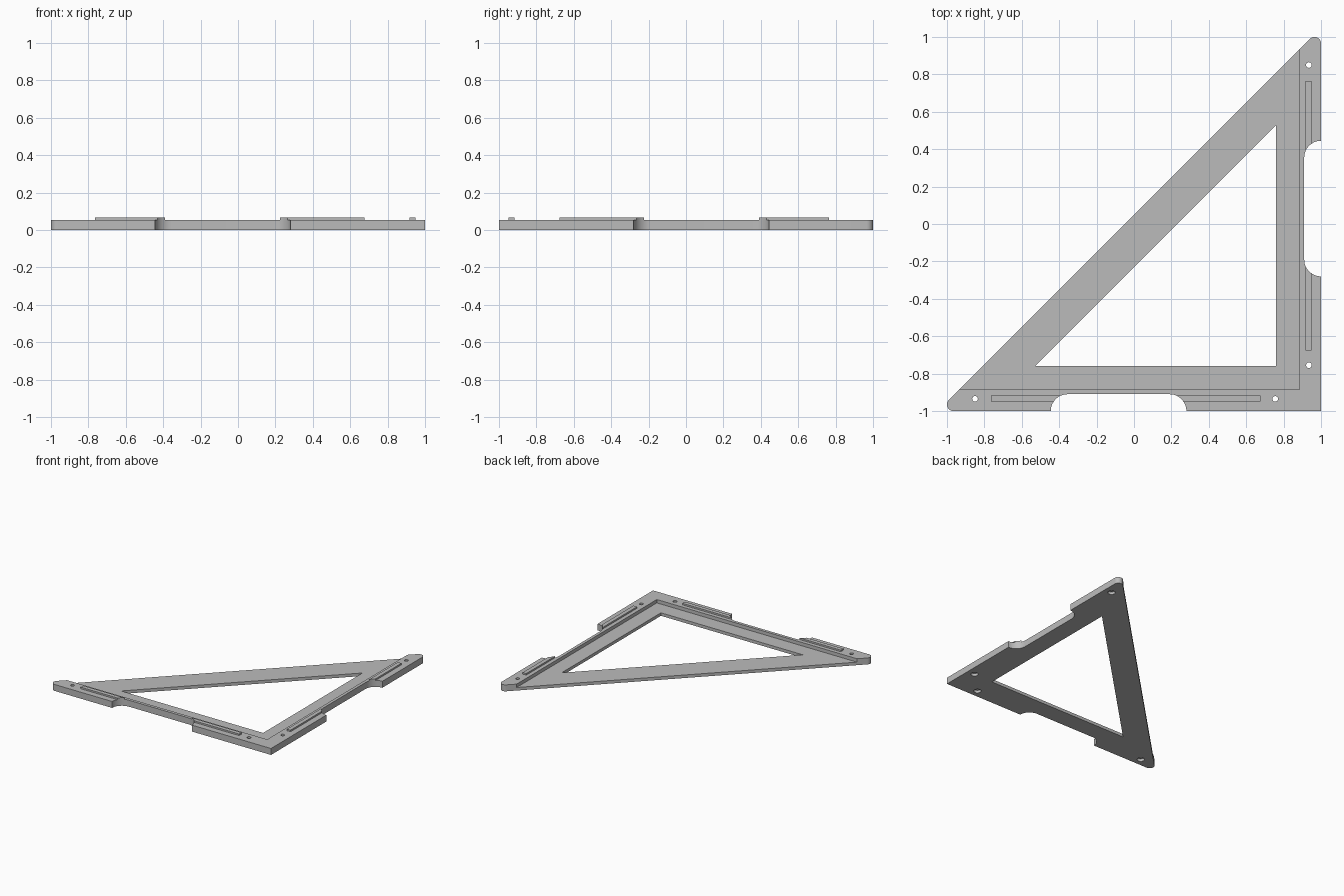
import bpy, bmesh, math

if "Cube" in bpy.data.objects:
    bpy.data.objects.remove(bpy.data.objects["Cube"])

grey = bpy.data.materials.new("plastic grey")
grey.diffuse_color = (0.5, 0.5, 0.5, 1)
grey.use_nodes = True
grey.node_tree.nodes["Principled BSDF"].inputs["Base Color"].default_value = grey.diffuse_color


def arc(cx, cy, r, a0, a1, n=12):
    return [(cx + r * math.cos(math.radians(a0 + (a1 - a0) * i / n)),
             cy + r * math.sin(math.radians(a0 + (a1 - a0) * i / n))) for i in range(n + 1)]


def prism(name, pts, z0, z1):
    bm = bmesh.new()
    face = bm.faces.new([bm.verts.new((x, y, z0)) for x, y in pts])
    ext = bmesh.ops.extrude_face_region(bm, geom=[face])
    for v in ext["geom"]:
        if isinstance(v, bmesh.types.BMVert):
            v.co.z = z1
    bmesh.ops.recalc_face_normals(bm, faces=bm.faces)
    mesh = bpy.data.meshes.new(name)
    bm.to_mesh(mesh)
    bm.free()
    mesh.materials.append(grey)
    ob = bpy.data.objects.new(name, mesh)
    bpy.context.collection.objects.link(ob)
    return ob


def combine(target, pts, z0, z1, op):
    tool = prism("cutter", pts, z0, z1)
    mod = target.modifiers.new("bool", "BOOLEAN")
    mod.operation, mod.solver, mod.object = op, "EXACT", tool
    bpy.ops.object.modifier_apply(modifier=mod.name)
    bpy.data.objects.remove(tool)


def both(pts):
    # a feature on the front leg and its mirror on the right leg
    return [pts, [(-y, -x) for x, y in pts]]


RIM, PLATE, RIDGE = 0.053, 0.025, 0.066

# triangular body with rounded tips
outline = ([(1, -1)] + arc(0.965, 0.965, 0.035, 0, 135)
           + arc(-0.965, -0.965, 0.035, 135, 270))
body = prism("set_square", outline, 0, RIM)
bpy.context.view_layer.objects.active = body
body.select_set(True)

# raised ridge along each leg
for p in both([(-0.765, -0.95), (0.675, -0.95), (0.675, -0.917), (-0.765, -0.917)]):
    combine(body, p, 0.035, RIDGE, "UNION")

# thinner plate inside the rim, and the triangular window
combine(body, [(0.885, -0.885), (0.885, 1.5), (-1.5, 1.5), (-1.5, -0.885)],
        PLATE, 0.2, "DIFFERENCE")
combine(body, [(0.76, -0.76), (0.76, 0.53), (-0.53, -0.76)], -0.1, 0.2, "DIFFERENCE")

# finger notches with rounded corners
notch = ([(-0.445, -1.1)] + arc(-0.355, -1, 0.09, 180, 90)
         + arc(0.19, -1, 0.09, 90, 0) + [(0.28, -1.1)])
for p in both(notch):
    combine(body, p, -0.1, 0.2, "DIFFERENCE")

# screw holes, wider from below
for x in (-0.85, 0.755):
    for r, top in ((0.015, 0.2), (0.028, 0.022)):
        for p in both(arc(x, -0.935, r, 0, 345, 23)):
            combine(body, p, -0.1, top, "DIFFERENCE")

bpy.ops.object.shade_smooth_by_angle(angle=math.radians(30))
